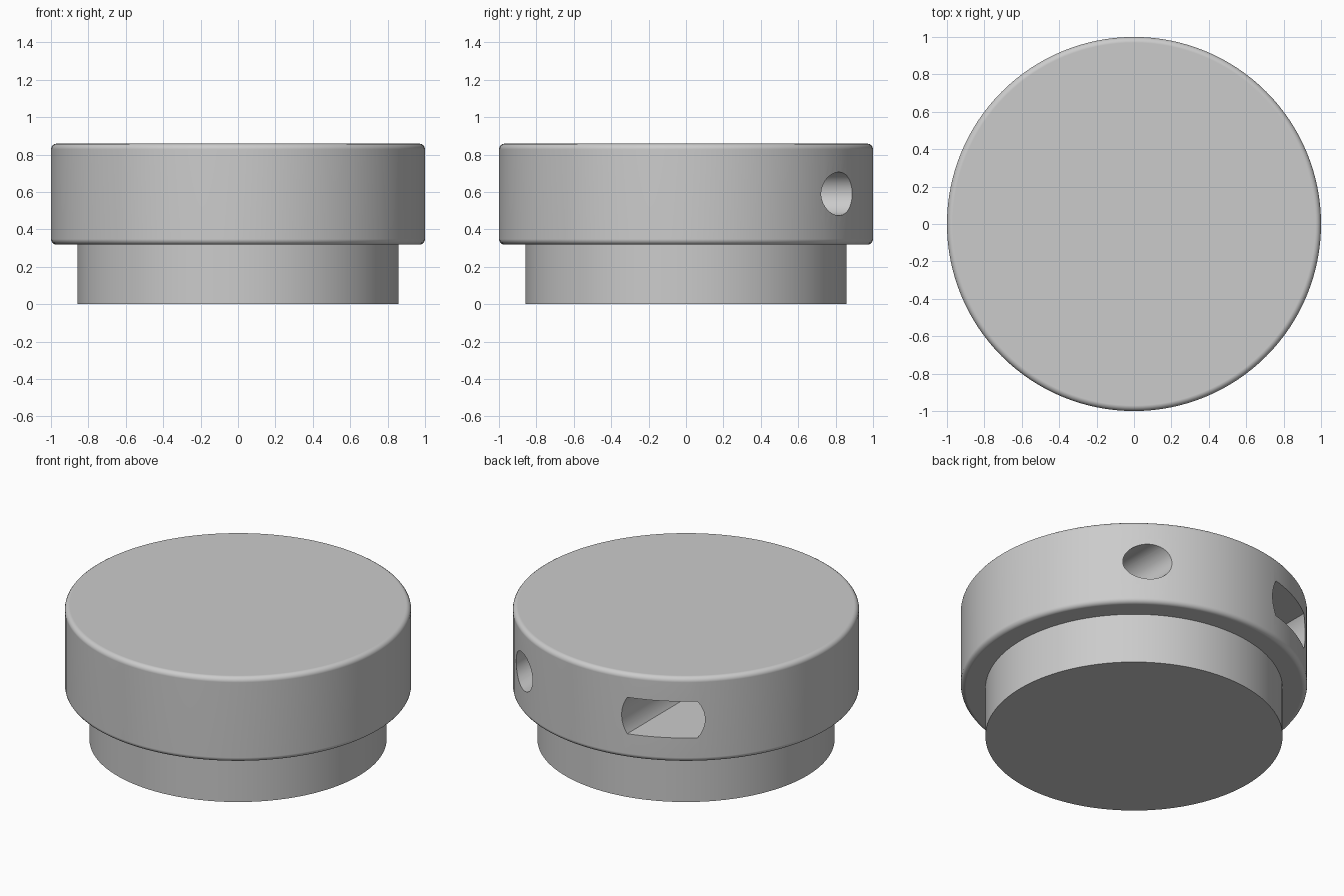
import bpy, bmesh, math

cube = bpy.data.objects.get("Cube")
if cube:
    bpy.data.objects.remove(cube, do_unlink=True)

grey = bpy.data.materials.new("light_grey")
COLOUR = (0.6, 0.6, 0.6, 1)
grey.diffuse_color = COLOUR
grey.use_nodes = True
grey.node_tree.nodes["Principled BSDF"].inputs["Base Color"].default_value = COLOUR


def activate(obj):
    bpy.ops.object.select_all(action='DESELECT')
    obj.select_set(True)
    bpy.context.view_layer.objects.active = obj


def disc(name, radius, low, high):
    """Upright cylinder between two heights."""
    bpy.ops.mesh.primitive_cylinder_add(vertices=128, radius=radius, depth=high - low,
                                        location=(0, 0, (low + high) / 2))
    obj = bpy.context.object
    obj.name = name
    obj.data.materials.append(grey)
    return obj


def bore_cutter(name, x, z, radius, half_height, inner_y):
    """Prism along y: a circle whose top and bottom are cut flat at half_height."""
    reach = math.asin(min(1, half_height / radius))
    steps = 24
    points = []
    for start in (0, math.pi):
        for i in range(steps + 1):
            a = start - reach + 2 * reach * i / steps
            points.append((x + radius * math.cos(a), z + radius * math.sin(a)))
    if reach > 1.57:  # full circle: the two arcs share their end points
        points = points[:steps] + points[steps + 1:-1]
    bm = bmesh.new()
    face = bm.faces.new([bm.verts.new((px, inner_y, pz)) for px, pz in points])
    new = bmesh.ops.extrude_face_region(bm, geom=[face])["geom"]
    bmesh.ops.translate(bm, vec=(0, 1.2 - inner_y, 0),
                        verts=[v for v in new if isinstance(v, bmesh.types.BMVert)])
    bmesh.ops.recalc_face_normals(bm, faces=bm.faces)
    mesh = bpy.data.meshes.new(name)
    bm.to_mesh(mesh)
    bm.free()
    mesh.materials.append(grey)
    obj = bpy.data.objects.new(name, mesh)
    bpy.context.collection.objects.link(obj)
    obj.hide_render = True
    return obj


# Wide upper body with rounded rims
body = disc("body", 1.0, 0.318, 0.858)
activate(body)
bevel = body.modifiers.new("rounded_rims", 'BEVEL')
bevel.width = 0.03
bevel.segments = 4
bevel.limit_method = 'ANGLE'
bevel.angle_limit = math.radians(40)
bpy.ops.object.modifier_apply(modifier=bevel.name)

# Round bore and flat-sided bore in the back of the body
for cutter in (bore_cutter("round_bore", 0.575, 0.59, 0.116, 0.116, 0.35),
               bore_cutter("flat_sided_bore", -0.444, 0.59, 0.216, 0.116, 0.35)):
    cut = body.modifiers.new(cutter.name, 'BOOLEAN')
    cut.operation = 'DIFFERENCE'
    cut.solver = 'EXACT'
    cut.object = cutter
    activate(body)
    bpy.ops.object.modifier_apply(modifier=cut.name)
    bpy.data.objects.remove(cutter, do_unlink=True)

# Narrower foot, its top tucked into the body
foot = disc("foot", 0.858, 0.0, 0.33)

# Smooth walls, crisp rims
for obj in (body, foot):
    activate(obj)
    bpy.ops.object.shade_smooth_by_angle(angle=math.radians(35))
    weighted = obj.modifiers.new("weighted_normals", 'WEIGHTED_NORMAL')
    weighted.keep_sharp = True
